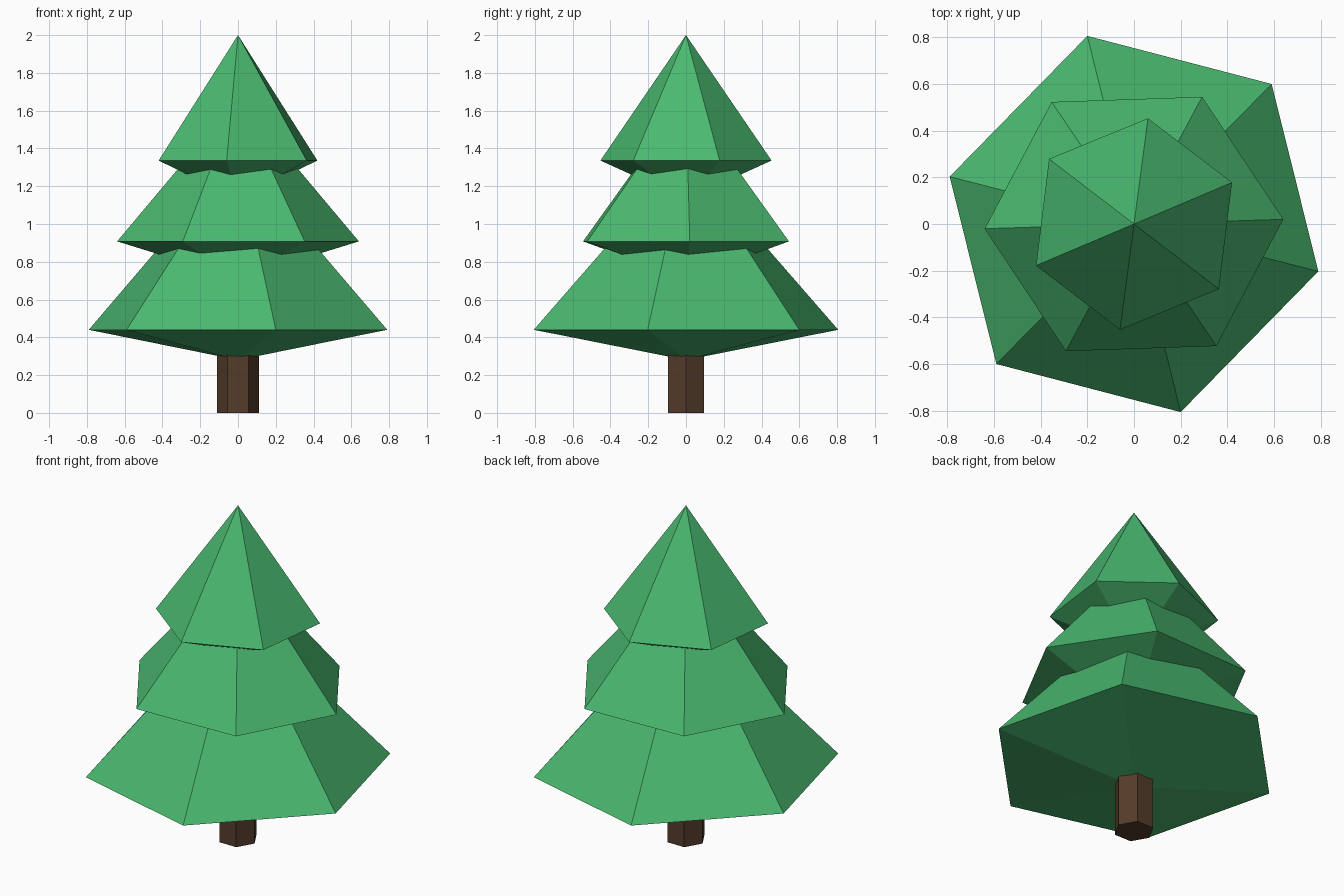
import bpy, bmesh, math

if "Cube" in bpy.data.objects:
    bpy.data.objects.remove(bpy.data.objects["Cube"])


def material(name, rgb):
    m = bpy.data.materials.new(name)
    m.diffuse_color = (*rgb, 1)
    m.use_nodes = True
    m.node_tree.nodes["Principled BSDF"].inputs["Base Color"].default_value = m.diffuse_color
    return m


green = material("leaf green", (0.068, 0.485, 0.160))
brown = material("bark brown", (0.089, 0.045, 0.023))


def finish(bm, name, mat):
    bmesh.ops.recalc_face_normals(bm, faces=bm.faces)
    mesh = bpy.data.meshes.new(name)
    bm.to_mesh(mesh)
    bm.free()
    mesh.materials.append(mat)
    obj = bpy.data.objects.new(name, mesh)
    bpy.context.collection.objects.link(obj)
    return obj


def tier(name, half_rim, rim_z, top_z, under_z):
    """Six-sided cone with a shallow pointed underside; the rim is point-symmetric."""
    bm = bmesh.new()
    points = half_rim + [(-x, -y) for x, y in half_rim]
    rim = [bm.verts.new((x, y, rim_z)) for x, y in points]
    top = bm.verts.new((0, 0, top_z))
    under = bm.verts.new((0, 0, under_z))
    for i, a in enumerate(rim):
        b = rim[(i + 1) % len(rim)]
        bm.faces.new((a, b, top))
        bm.faces.new((b, a, under))
    return finish(bm, name, green)


# Foliage tiers, each twisted against the one below
tier("lower_branches", [(0.59, 0.60), (-0.20, 0.806), (-0.79, 0.203)], 0.44, 1.365, 0.28)
tier("middle_branches", [(0.64, 0.02), (0.292, 0.545), (-0.353, 0.523)], 0.908, 1.67, 0.71)
tier("top_branches", [(0.42, 0.178), (0.06, 0.453), (-0.364, 0.279)], 1.336, 2.0, 1.13)

# Hexagonal trunk, sunk a little into the foliage
bm = bmesh.new()
ring = [bm.verts.new((0.11 * math.cos(i * math.pi / 3), 0.11 * math.sin(i * math.pi / 3), 0))
        for i in range(6)]
base = bm.faces.new(ring)
top = bmesh.ops.extrude_face_region(bm, geom=[base], use_keep_orig=True)
for v in top["geom"]:
    if isinstance(v, bmesh.types.BMVert):
        v.co.z = 0.32
finish(bm, "trunk", brown)
